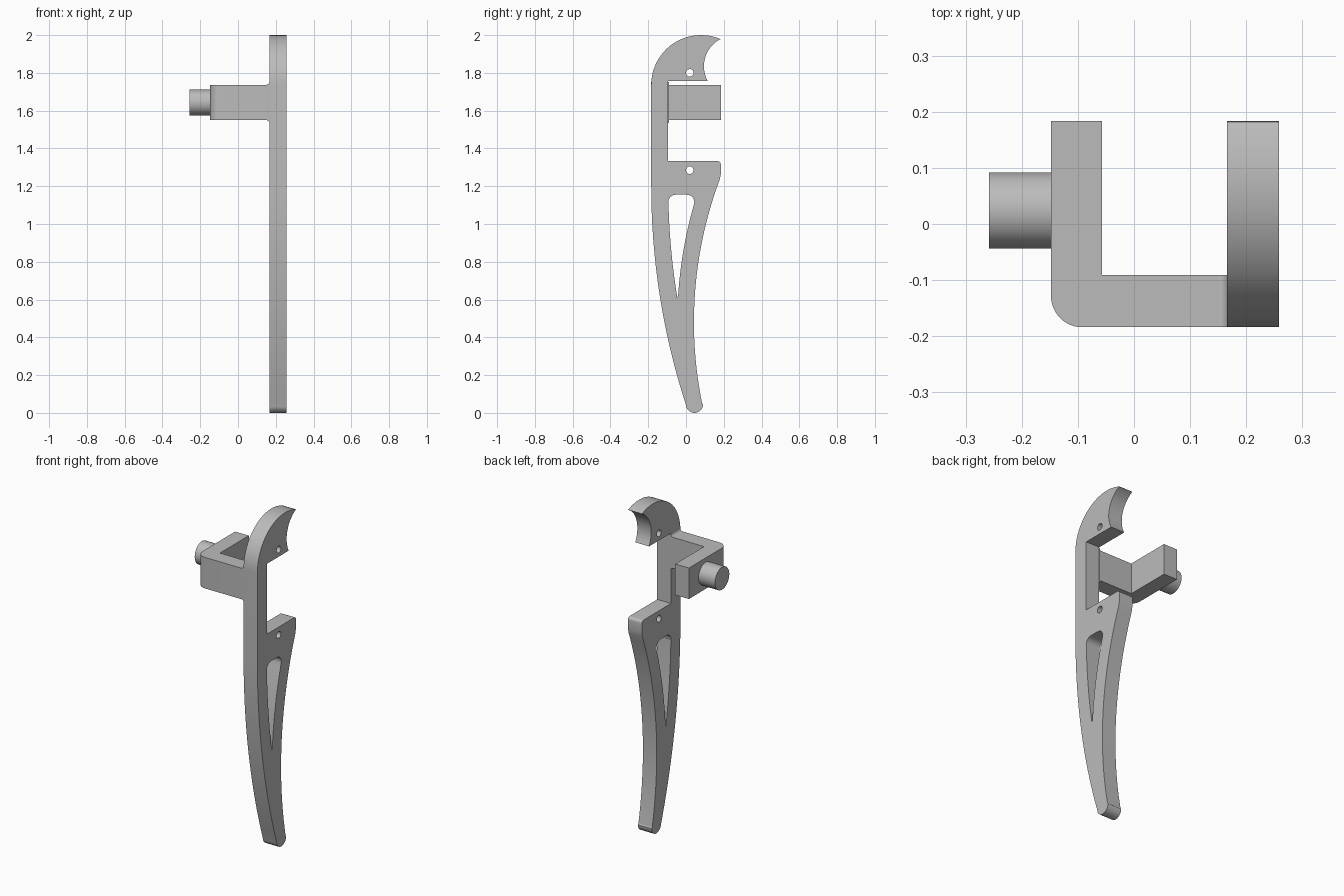
import bpy, bmesh
from math import sin, cos, radians, sqrt, pi

if "Cube" in bpy.data.objects:
    bpy.data.objects.remove(bpy.data.objects["Cube"])

grey = bpy.data.materials.new("plain grey")
grey.use_nodes = True
GREY = (0.5, 0.5, 0.5, 1)
grey.diffuse_color = GREY
grey.node_tree.nodes["Principled BSDF"].inputs["Base Color"].default_value = GREY


def arc(cx, cy, r, start, end, n=16):
    """Points on a circle between two angles in degrees."""
    angles = [radians(start + (end - start) * i / n) for i in range(n + 1)]
    return [(cx + r * cos(a), cy + r * sin(a)) for a in angles]


def bowed(cy, cz, r, z0, z1, n=24):
    """Edge on the left side of a large circle, or on the right side of one if r is negative."""
    zs = [z0 + (z1 - z0) * i / n for i in range(n + 1)]
    return [(cy - sqrt(r * r - (z - cz) ** 2), z) for z in zs]


def plate(name, outlines, depth, location, rotation):
    """Solid plate from closed outlines; inner outlines become holes."""
    curve = bpy.data.curves.new(name, 'CURVE')
    curve.dimensions = '2D'
    curve.fill_mode = 'BOTH'
    curve.extrude = depth / 2
    for outline in outlines:
        spline = curve.splines.new('POLY')
        spline.points.add(len(outline) - 1)
        for point, (u, v) in zip(spline.points, outline):
            point.co = (u, v, 0, 1)
        spline.use_cyclic_u = True
    obj = bpy.data.objects.new(name, curve)
    bpy.context.collection.objects.link(obj)
    obj.location, obj.rotation_euler = location, rotation
    select(obj)
    bpy.ops.object.convert(target='MESH')
    return finish(bpy.context.object)


def select(obj):
    bpy.ops.object.select_all(action='DESELECT')
    obj.select_set(True)
    bpy.context.view_layer.objects.active = obj


def finish(obj):
    """Weld, face outwards, shade and colour."""
    bm = bmesh.new()
    bm.from_mesh(obj.data)
    bmesh.ops.remove_doubles(bm, verts=bm.verts, dist=0.0002)
    bmesh.ops.recalc_face_normals(bm, faces=bm.faces)
    bm.to_mesh(obj.data)
    bm.free()
    obj.data.materials.clear()
    obj.data.materials.append(grey)
    select(obj)
    bpy.ops.object.shade_smooth_by_angle(angle=radians(30))
    return obj


FRONT, BACK, INNER = -0.184, 0.184, -0.094
ARM_LOW, ARM_TOP = 1.55, 1.737
BLADE_X, BLADE_W = 0.166, 0.092

# Lever blade: hook on top, notch, then a tapering curved handle
hook = arc(0.079, 1.737, 0.263, 180, 66.5, 32)
hook_mouth = arc(0.2575, 1.835, 0.1625, 117, 208.7, 20)
notch = [(INNER, 1.757), (INNER, 1.333)]
shoulder = arc(BACK - 0.016, 1.317, 0.016, 90, 0, 6) + [(BACK, 1.262)]
back_edge = bowed(2.202, 0.48, 2.16, 1.235, 0.05)
toe = arc(0.045, 0.045, 0.045, 0, -170, 20)
front_edge = bowed(FRONT + 3.74, 1.2, 3.74, 0.05, 1.2)
outline = hook + hook_mouth + notch + shoulder + back_edge + toe + front_edge

# Wedge-shaped opening and the two pin holes
opening = (bowed(INNER + 3.65, 1.2, 3.65, 0.61, 1.115)
           + arc(INNER + 0.04, 1.115, 0.04, 180, 90, 8)
           + arc(0.004, 1.115, 0.04, 90, 0, 8)
           + bowed(2.202, 0.48, 2.248, 1.105, 0.62))
holes = [arc(0.02, z, 0.02, 0, 345, 23) for z in (1.8, 1.285)]
plate("lever_blade", [outline, opening] + holes, BLADE_W,
      (BLADE_X + BLADE_W / 2, 0, 0), (pi / 2, 0, pi / 2))

# Bent bracket arm
arm = (arc(-0.092, FRONT + 0.056, 0.056, 180, 270, 12)
       + [(BLADE_X, FRONT), (BLADE_X, INNER + 0.003), (-0.057, INNER + 0.003),
          (-0.057, BACK), (-0.148, BACK)])
plate("bracket_arm", [arm], ARM_TOP - ARM_LOW, (0, 0, (ARM_LOW + ARM_TOP) / 2), (0, 0, 0))

# Small fillets where the arm meets the blade
R = 0.016
for name, z, s in (("upper_fillet", ARM_TOP, 1), ("lower_fillet", ARM_LOW, -1)):
    curve = [(x, z + s * y) for x, y in arc(BLADE_X - R, R, R, -90, 0, 8)]
    plate(name, [curve + [(BLADE_X, z)]], INNER + 0.003 - FRONT,
          (0, (FRONT + INNER + 0.003) / 2, 0), (pi / 2, 0, 0))

# Round pivot pin
bpy.ops.mesh.primitive_cylinder_add(vertices=48, radius=0.068, depth=0.11,
                                    location=(-0.203, 0.024, 1.643), rotation=(0, pi / 2, 0))
pin = bpy.context.object
pin.name = "pivot_pin"
finish(pin)
